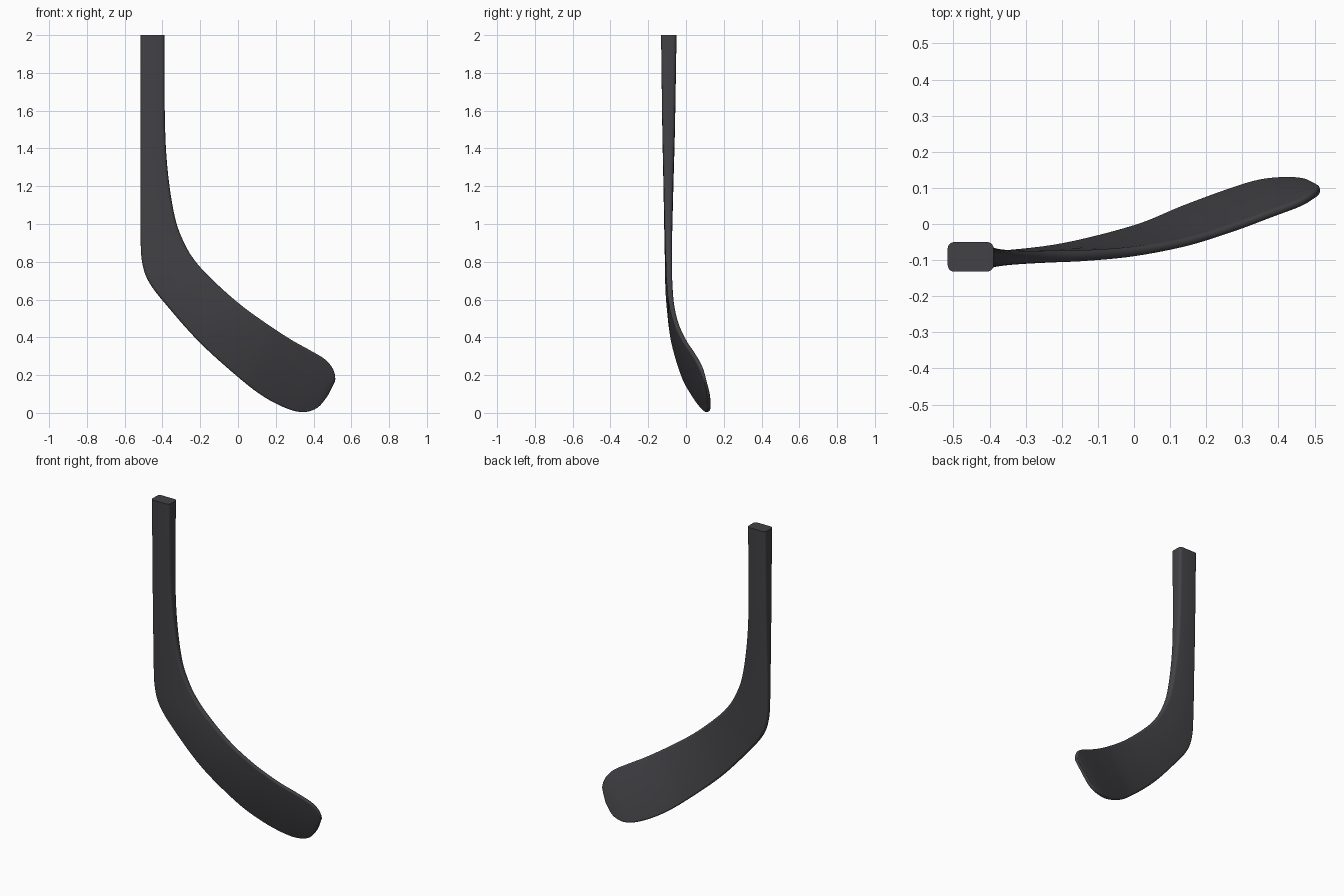
import bpy, bmesh, math
from mathutils import Vector

if "Cube" in bpy.data.objects:
    bpy.data.objects.remove(bpy.data.objects["Cube"])

# Control sections: outer/lower edge xyz, inner/upper edge xyz, thickness
ROWS = [
    (-.516, -.091, 2.00, -.389, -.091, 2.00, .082),
    (-.516, -.092, 1.50, -.387, -.092, 1.55, .067),
    (-.516, -.093, 1.20, -.372, -.093, 1.28, .053),
    (-.516, -.094, .95, -.335, -.093, 1.04, .042),
    (-.508, -.094, .80, -.285, -.092, .90, .036),
    (-.470, -.094, .69, -.220, -.090, .795, .033),
    (-.370, -.088, .56, -.120, -.087, .69, .030),
    (-.200, -.065, .37, .010, -.076, .575, .027),
    (0, -.013, .19, .150, -.050, .473, .024),
    (.130, .040, .09, .280, -.010, .388, .023),
    (.250, .085, .027, .380, .027, .332, .022),
    (.340, .113, .005, .460, .057, .284, .022),
    (.415, .122, .025, .497, .078, .242, .021),
    (.467, .120, .083, .512, .090, .205, .019),
    (.490, .113, .125, .514, .100, .175, .014),
]
STEPS = 6


def catmull(a, b, c, d, t):
    return [.5 * (2 * q + (r - p) * t + (2 * p - 5 * q + 4 * r - s) * t * t
                  + (3 * q - p - 3 * r + s) * t ** 3) for p, q, r, s in zip(a, b, c, d)]


def rounded_rect(w, h, r, seg=5):
    pts = []
    for k, (sx, sy) in enumerate([(1, 1), (-1, 1), (-1, -1), (1, -1)]):
        for i in range(seg + 1):
            a = math.pi / 2 * (k + i / seg)
            pts.append((sx * (w / 2 - r) + r * math.cos(a), sy * (h / 2 - r) + r * math.sin(a)))
    return pts


# Smooth the control sections along the stick
n = len(ROWS)
rows = []
for i in range(n - 1):
    ctrl = [ROWS[max(0, min(n - 1, i + k))] for k in (-1, 0, 1, 2)]
    rows += [catmull(*ctrl, s / STEPS) for s in range(STEPS)]
rows.append(ROWS[-1])
mids = [(Vector(r[:3]) + Vector(r[3:6])) / 2 for r in rows]

# Loft the shaft and blade as one surface
bm = bmesh.new()
rings = []
for i, r in enumerate(rows):
    chord = Vector(r[3:6]) - Vector(r[:3])
    w, th = chord.length, r[6]
    u = chord.normalized()
    tangent = mids[min(i + 1, len(mids) - 1)] - mids[max(i - 1, 0)]
    v = u.cross(tangent).normalized()
    prof = rounded_rect(w, th, min(.018, .45 * th))
    rings.append([bm.verts.new(mids[i] + u * x + v * y) for x, y in prof])
m = len(rings[0])
for a, b in zip(rings, rings[1:]):
    for j in range(m):
        k = (j + 1) % m
        bm.faces.new((a[j], a[k], b[k], b[j]))
bm.faces.new(rings[0])
bm.faces.new(rings[-1])
bmesh.ops.recalc_face_normals(bm, faces=bm.faces)

mesh = bpy.data.meshes.new("hockey_blade")
bm.to_mesh(mesh)
bm.free()
blade = bpy.data.objects.new("hockey_blade", mesh)
bpy.context.collection.objects.link(blade)

# Dark composite finish
mat = bpy.data.materials.new("dark_composite")
mat.diffuse_color = (.055, .055, .062, 1)
mat.use_nodes = True
mat.node_tree.nodes["Principled BSDF"].inputs["Base Color"].default_value = mat.diffuse_color
mesh.materials.append(mat)

bpy.context.view_layer.objects.active = blade
blade.select_set(True)
bpy.ops.object.shade_smooth_by_angle(angle=math.radians(40))
